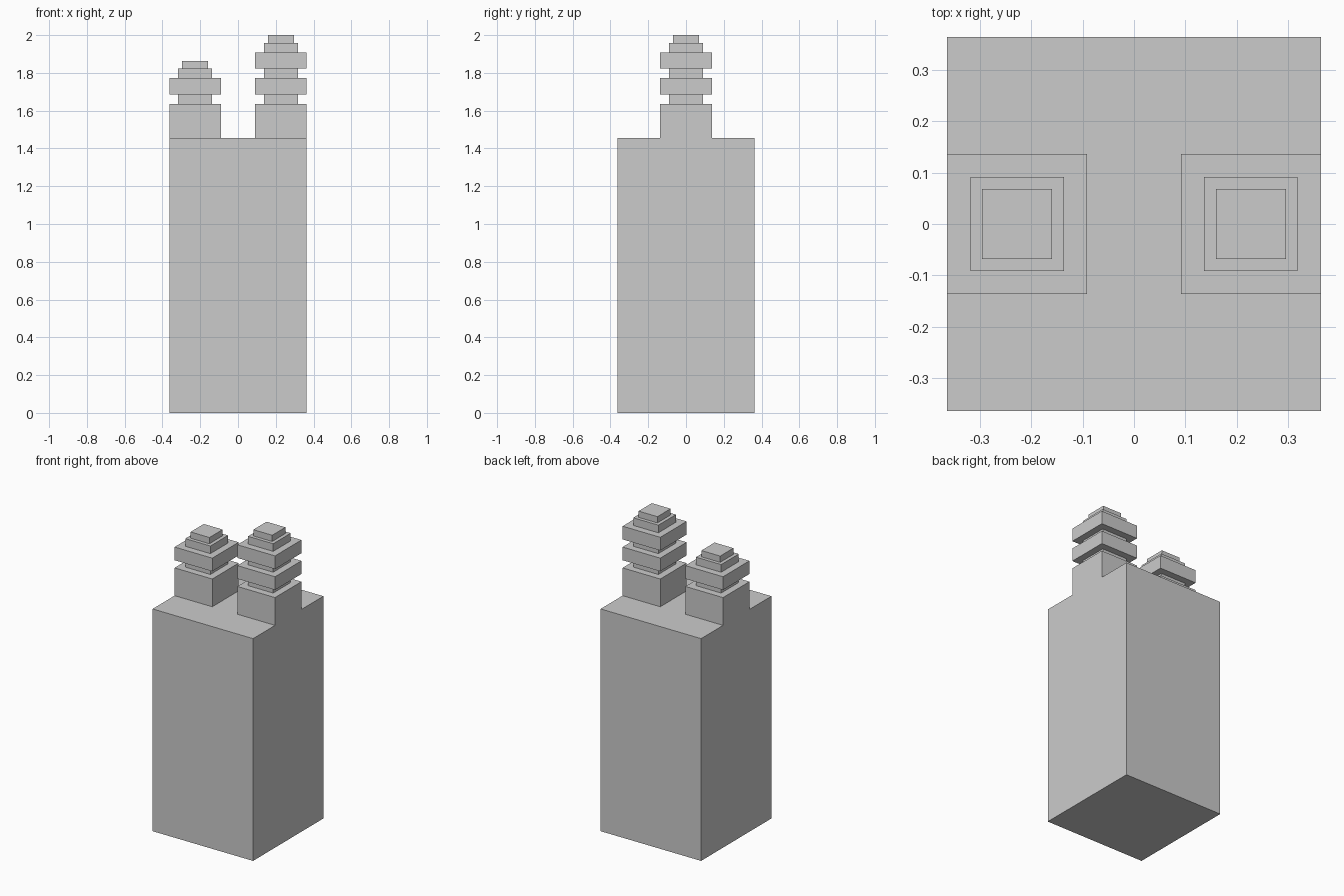
import bpy

if "Cube" in bpy.data.objects:
    bpy.data.objects.remove(bpy.data.objects["Cube"])

U = 1 / 11  # modelling unit


def box(name, width, z0, z1, x=0.0):
    """Square box centred on (x, 0), spanning z0 to z1."""
    bpy.ops.mesh.primitive_cube_add(size=1, location=(x, 0, (z0 + z1) / 2))
    ob = bpy.context.object
    ob.name = name
    ob.scale = (width, width, z1 - z0)
    bpy.ops.object.transform_apply(location=False, rotation=False, scale=True)
    return ob


def stack(name, x, rings):
    """Square post with alternating necks and rings, and a stepped cap."""
    z = 18 * U
    box(f"{name}_base", 3 * U, 16 * U, z, x)
    for i in range(rings):
        box(f"{name}_neck_{i + 1}", 2 * U, z, z + 0.55 * U, x)
        box(f"{name}_ring_{i + 1}", 3 * U, z + 0.55 * U, z + 1.5 * U, x)
        z += 1.5 * U
    box(f"{name}_cap_lower", 2 * U, z, z + 0.55 * U, x)
    box(f"{name}_cap_upper", 1.5 * U, z + 0.55 * U, z + U, x)


# Main block
box("body", 8 * U, 0, 16 * U)

# Two posts on top, the right one with an extra ring
stack("left_post", -2.5 * U, 1)
stack("right_post", 2.5 * U, 2)
